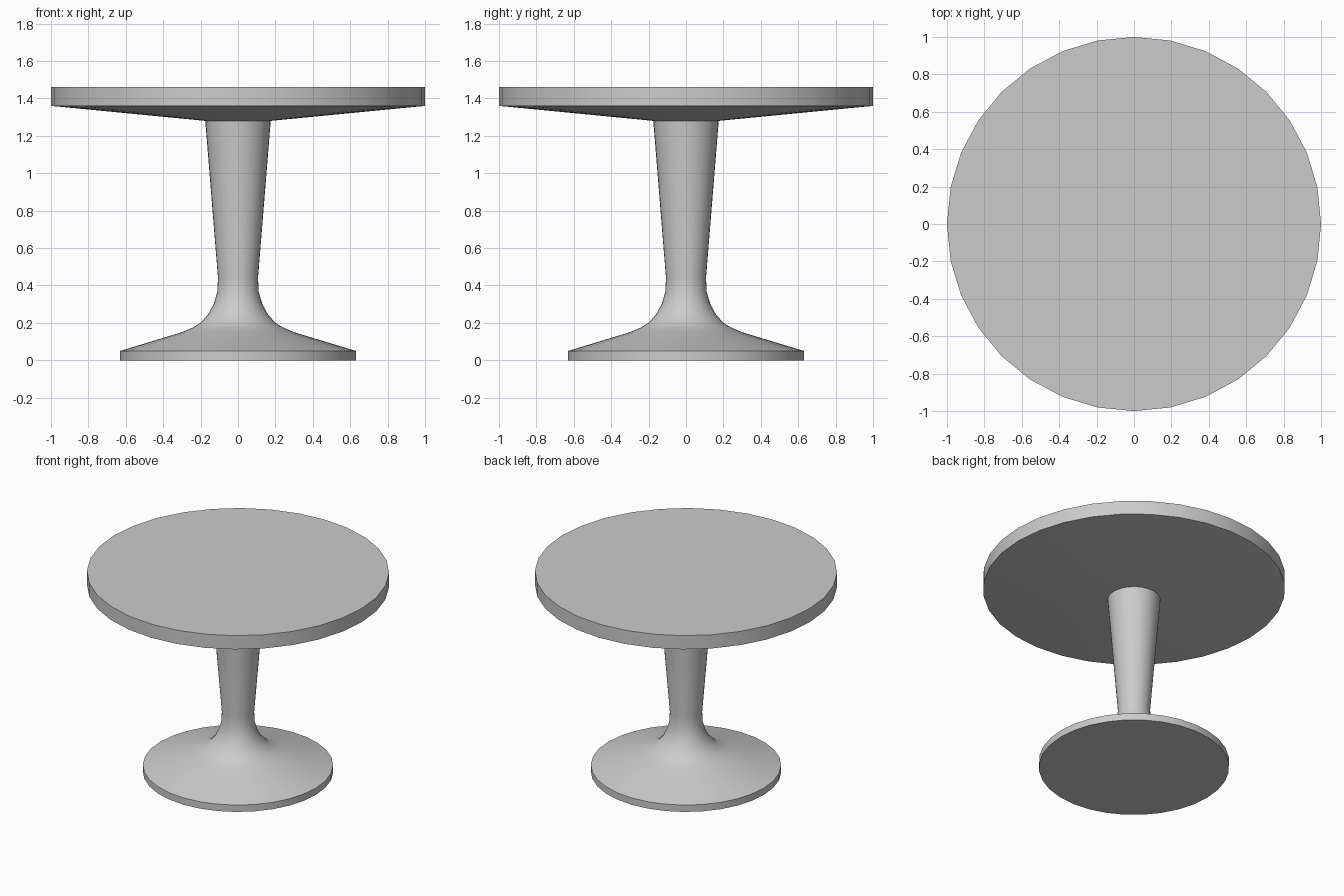
import bpy, bmesh, math

if "Cube" in bpy.data.objects:
    bpy.data.objects.remove(bpy.data.objects["Cube"])

SIDES = 32


def lathe(name, profile):
    """Revolve (radius, height) points around z; radius 0 closes with a pole."""
    bm = bmesh.new()
    verts = [bm.verts.new((r, 0, z)) for r, z in profile]
    edges = [bm.edges.new(pair) for pair in zip(verts, verts[1:])]
    bmesh.ops.spin(bm, geom=verts + edges, cent=(0, 0, 0), axis=(0, 0, 1),
                   angle=math.tau, steps=SIDES, use_merge=True)
    bmesh.ops.remove_doubles(bm, verts=bm.verts[:], dist=1e-4)
    bmesh.ops.recalc_face_normals(bm, faces=bm.faces[:])
    mesh = bpy.data.meshes.new(name)
    bm.to_mesh(mesh)
    bm.free()
    obj = bpy.data.objects.new(name, mesh)
    bpy.context.collection.objects.link(obj)
    bpy.ops.object.select_all(action='DESELECT')
    obj.select_set(True)
    bpy.context.view_layer.objects.active = obj
    bpy.ops.object.shade_smooth_by_angle(angle=math.radians(30))
    return obj


# Pedestal: flat foot disc, sloped foot, curved neck, flaring column
lathe("pedestal", [
    (0, 0), (0.63, 0), (0.63, 0.05), (0.30, 0.15), (0.245, 0.173),
    (0.20, 0.20), (0.16, 0.245), (0.13, 0.30), (0.111, 0.365),
    (0.107, 0.44), (0.175, 1.28), (0, 1.28),
])

# Table top: shallow cone underside, straight rim, flat top
lathe("table_top", [(0, 1.28), (0.175, 1.28), (1, 1.36), (1, 1.46), (0, 1.46)])
